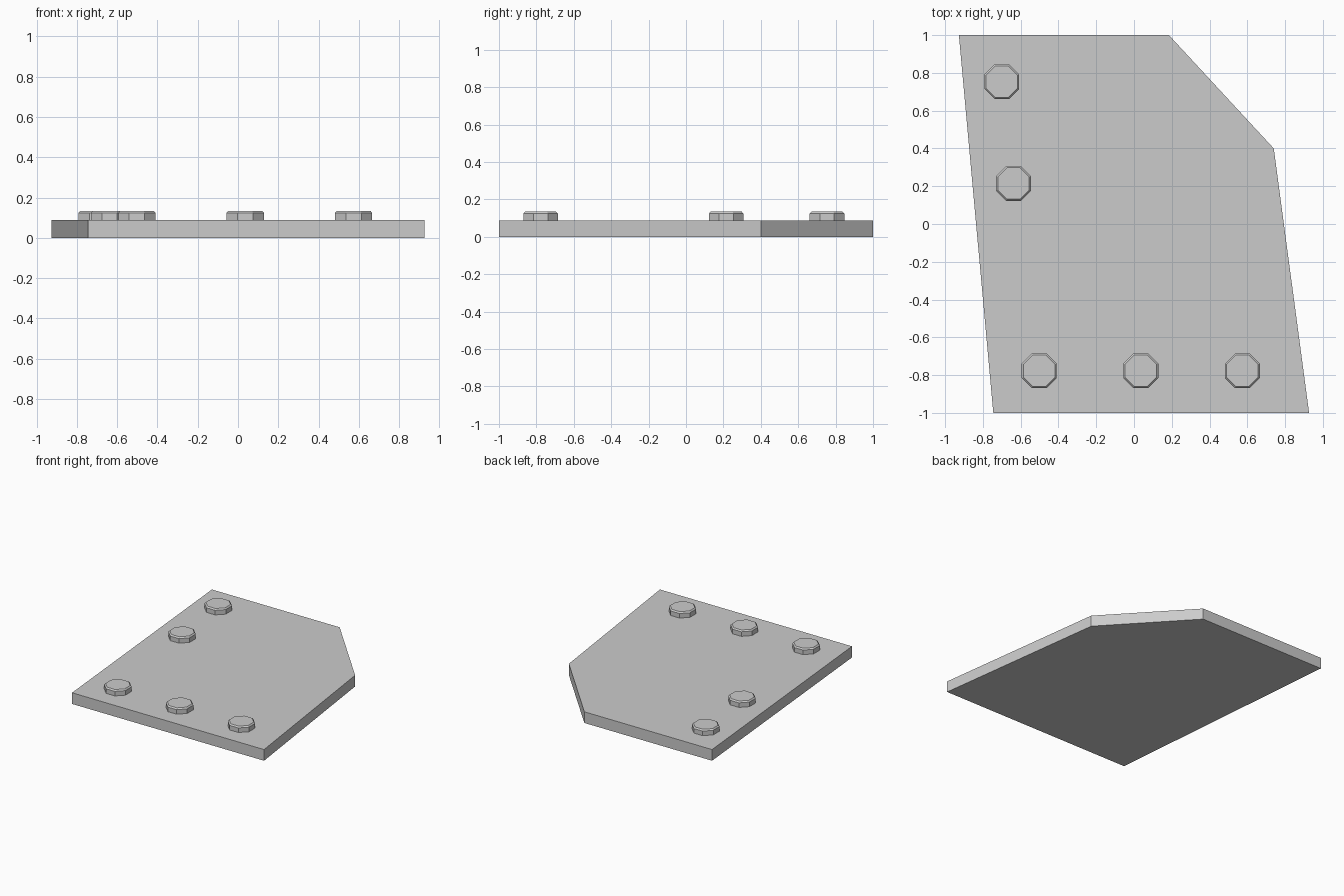
import bpy, bmesh, math

if "Cube" in bpy.data.objects:
    bpy.data.objects.remove(bpy.data.objects["Cube"])

PLATE_H = 0.088


def prism(name, rings, location=(0, 0, 0)):
    """Closed flat-faced solid through stacked rings of points."""
    bm = bmesh.new()
    loops = [[bm.verts.new(p) for p in ring] for ring in rings]
    n = len(loops[0])
    for low, high in zip(loops, loops[1:]):
        for i in range(n):
            j = (i + 1) % n
            bm.faces.new((low[i], low[j], high[j], high[i]))
    bm.faces.new(loops[0][::-1])
    bm.faces.new(loops[-1])
    bmesh.ops.recalc_face_normals(bm, faces=bm.faces)
    mesh = bpy.data.meshes.new(name)
    bm.to_mesh(mesh)
    bm.free()
    obj = bpy.data.objects.new(name, mesh)
    obj.location = location
    bpy.context.collection.objects.link(obj)
    return obj


def octagon(r, z):
    return [(r * math.cos(math.radians(22.5 + 45 * i)),
             r * math.sin(math.radians(22.5 + 45 * i)), z) for i in range(8)]


# Gusset plate with one clipped corner
outline = [(-0.745, -1), (0.927, -1), (0.74, 0.4), (0.185, 1), (-0.927, 1)]
prism("plate", [[(x, y, z) for x, y in outline] for z in (0, PLATE_H)])

# Octagonal bolt heads with a chamfered top edge
bolts = [(-0.70, 0.754), (-0.638, 0.215),
         (-0.502, -0.777), (0.036, -0.777), (0.574, -0.777)]
for k, (x, y) in enumerate(bolts, 1):
    prism(f"bolt_head_{k}",
          [octagon(0.1, 0), octagon(0.1, 0.036), octagon(0.09, 0.046)],
          (x, y, PLATE_H))
